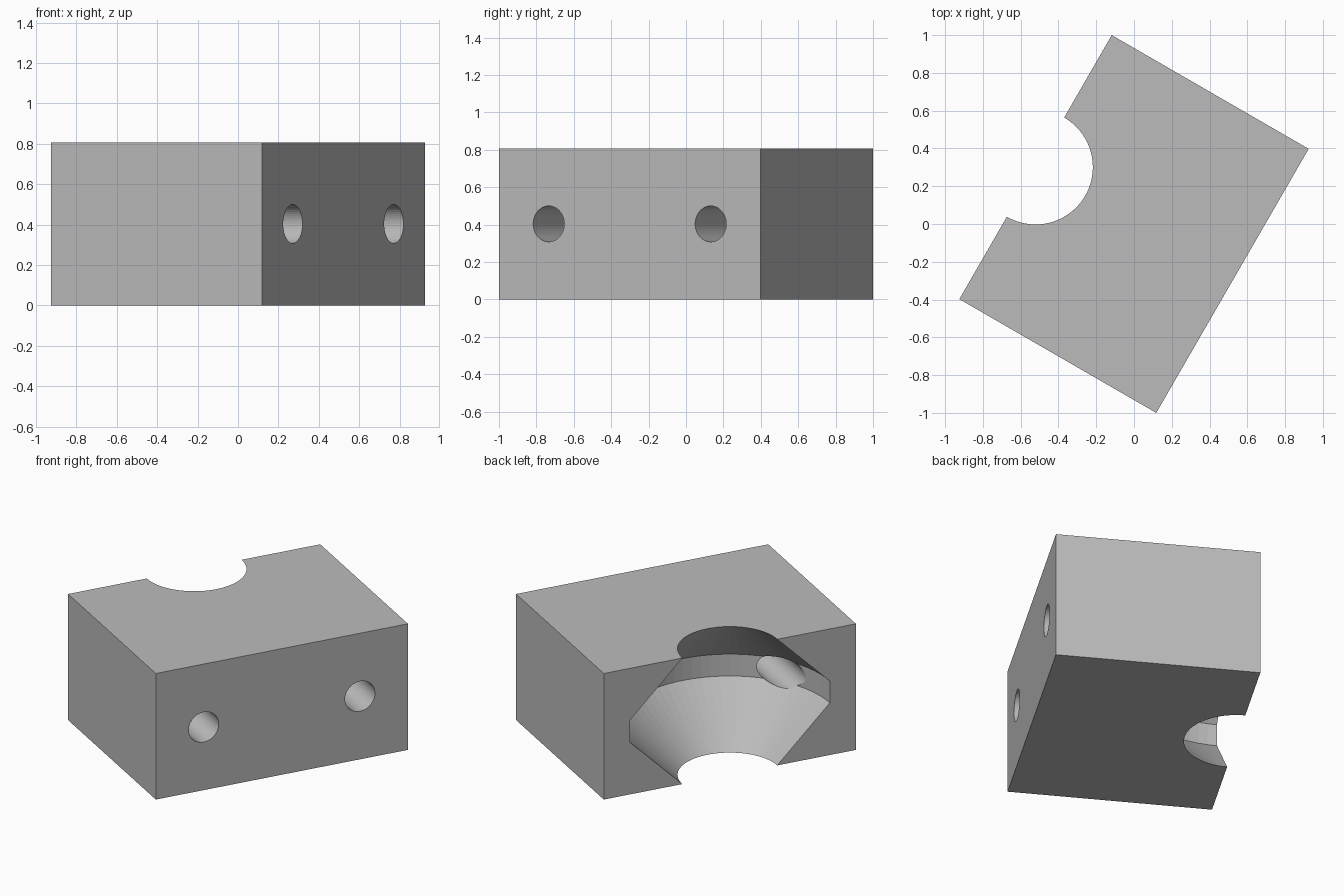
import bpy
import bmesh
from math import radians, pi
from mathutils import Matrix

cube = bpy.data.objects.get("Cube")
if cube:
    bpy.data.objects.remove(cube, do_unlink=True)

WIDTH, LENGTH, HEIGHT = 1.204, 1.614, 0.807
MID = HEIGHT / 2
TURN = Matrix.Rotation(radians(-30), 4, "Z")

grey = bpy.data.materials.new("plain grey")
grey.use_nodes = True
grey.diffuse_color = (0.5, 0.5, 0.5, 1)
grey.node_tree.nodes["Principled BSDF"].inputs["Base Color"].default_value = (0.5, 0.5, 0.5, 1)


def make_object(name, bm, helper=False):
    bmesh.ops.recalc_face_normals(bm, faces=bm.faces)
    bm.transform(TURN)
    mesh = bpy.data.meshes.new(name)
    bm.to_mesh(mesh)
    bm.free()
    mesh.materials.append(grey)
    obj = bpy.data.objects.new(name, mesh)
    bpy.context.collection.objects.link(obj)
    if helper:
        obj.hide_render = True
        obj.hide_set(True)
        obj.display_type = "WIRE"
    return obj


def cut(target, cutter):
    mod = target.modifiers.new(cutter.name, "BOOLEAN")
    mod.operation = "DIFFERENCE"
    mod.solver = "EXACT"
    mod.object = cutter


# Solid block
bm = bmesh.new()
bmesh.ops.create_cube(bm, size=1, matrix=Matrix.Translation((0, 0, MID))
                      @ Matrix.Diagonal((WIDTH, LENGTH, HEIGHT, 1)))
block = make_object("clamp_block", bm)

# Double-cone pocket, revolved from a half profile about one long side
NECK, BELLY, BAND, OVER = 0.303, 0.64, 0.07, 0.05
profile = [(0, MID + OVER), (NECK - OVER, MID + OVER), (BELLY, BAND),
           (BELLY, -BAND), (NECK - OVER, -MID - OVER), (0, -MID - OVER)]
bm = bmesh.new()
verts = [bm.verts.new((r, 0, z)) for r, z in profile]
edges = [bm.edges.new(pair) for pair in zip(verts, verts[1:])]
bmesh.ops.spin(bm, geom=verts + edges, cent=(0, 0, 0), axis=(0, 0, 1),
               angle=2 * pi, steps=72, use_duplicate=False)
bmesh.ops.remove_doubles(bm, verts=bm.verts, dist=0.0001)
bm.transform(Matrix.Translation((-WIDTH / 2, 0, MID)))
cut(block, make_object("pocket_cutter", bm, helper=True))

# Pair of bolt holes running across the block into the pocket
for side, name in ((-1, "front_hole_cutter"), (1, "back_hole_cutter")):
    bm = bmesh.new()
    bmesh.ops.create_cone(bm, cap_ends=True, segments=48, radius1=0.096, radius2=0.096,
                          depth=WIDTH + 0.2,
                          matrix=Matrix.Translation((0, side * 0.5, MID))
                          @ Matrix.Rotation(pi / 2, 4, "Y"))
    cut(block, make_object(name, bm, helper=True))
